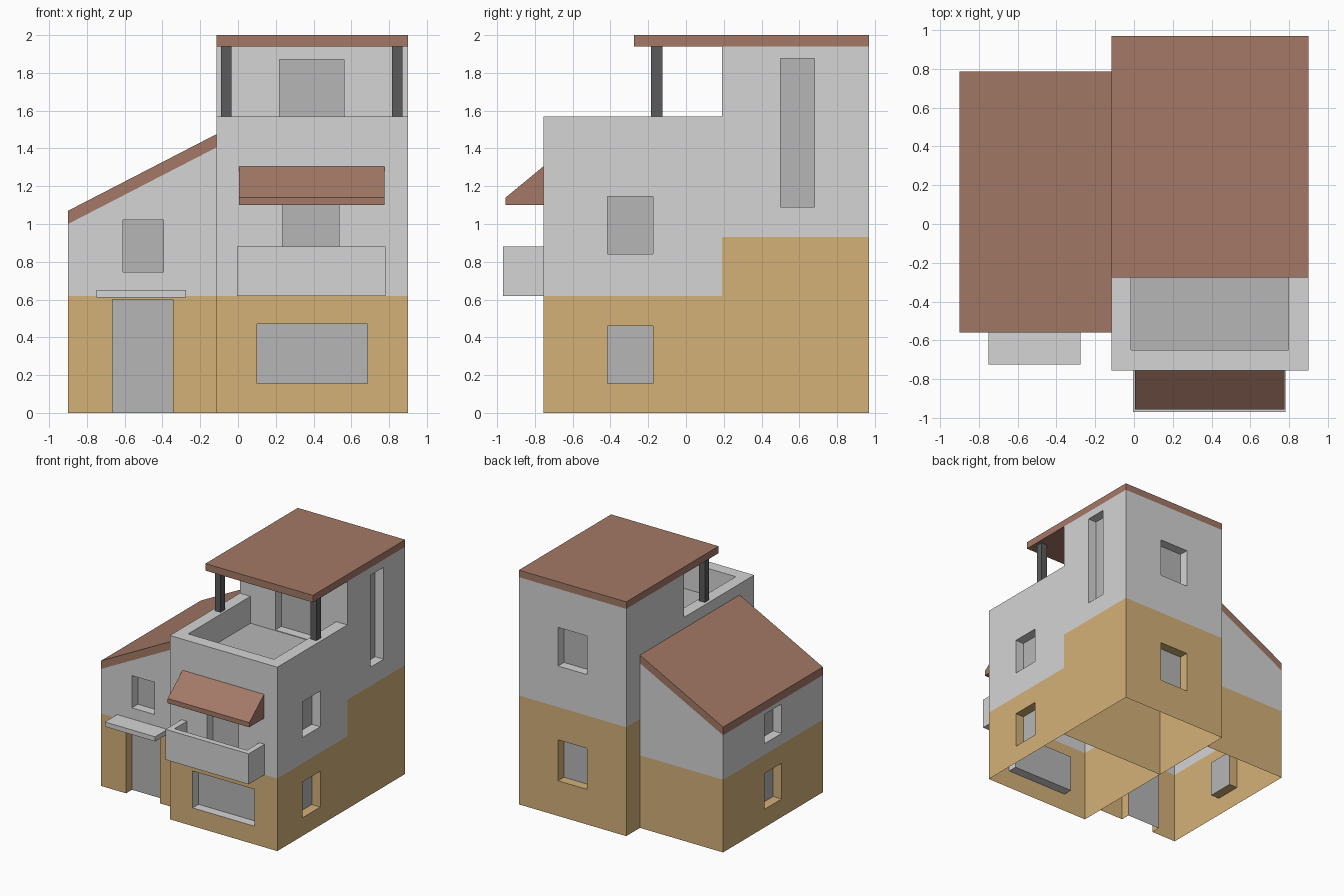
import bpy
import bmesh
from mathutils import Vector

cube = bpy.data.objects.get("Cube")
if cube:
    bpy.data.objects.remove(cube, do_unlink=True)


def material(name, rgb):
    m = bpy.data.materials.new(name)
    m.use_nodes = True
    m.diffuse_color = (*rgb, 1)
    bsdf = next(n for n in m.node_tree.nodes if n.type == 'BSDF_PRINCIPLED')
    bsdf.inputs["Base Color"].default_value = (*rgb, 1)
    bsdf.inputs["Roughness"].default_value = 0.8
    return m


plaster = material("light grey plaster", (0.66, 0.66, 0.66))
ochre = material("ochre base", (0.66, 0.44, 0.19))
glass = material("grey glass", (0.47, 0.47, 0.47))
tile = material("brown roof tile", (0.37, 0.19, 0.135))
metal = material("dark post", (0.105, 0.105, 0.105))
HOUSE = [plaster, ochre, glass]
PLASTER, OCHRE, GLASS = range(3)
RECESS = 0.08


def finish(name, bm, mats):
    bmesh.ops.recalc_face_normals(bm, faces=bm.faces[:])
    mesh = bpy.data.meshes.new(name)
    bm.to_mesh(mesh)
    bm.free()
    for m in mats:
        mesh.materials.append(m)
    obj = bpy.data.objects.new(name, mesh)
    bpy.context.collection.objects.link(obj)
    return obj


def add_prism(bm, profile, lo, hi, along='y'):
    """Extrude a side profile of (u, z) points along x or y."""
    def place(u, z, t):
        return (u, t, z) if along == 'y' else (t, u, z)
    base = bm.faces.new([bm.verts.new(place(u, z, lo)) for u, z in profile])
    out = bmesh.ops.extrude_face_region(bm, geom=[base])
    verts = [g for g in out["geom"] if isinstance(g, bmesh.types.BMVert)]
    step = Vector(place(0, 0, hi - lo))
    bmesh.ops.translate(bm, verts=verts, vec=step)


def rect(u0, u1, z0, z1):
    return [(u0, z0), (u1, z0), (u1, z1), (u0, z1)]


def prism(name, profile, lo, hi, mats, along='y', split=None):
    bm = bmesh.new()
    add_prism(bm, profile, lo, hi, along)
    if split is not None:
        bmesh.ops.bisect_plane(bm, geom=bm.verts[:] + bm.edges[:] + bm.faces[:],
                               plane_co=(0, 0, split), plane_no=(0, 0, 1))
        for f in bm.faces:
            low = f.calc_center_median().z < split
            f.material_index = OCHRE if low else PLASTER
    return finish(name, bm, mats)


def box(name, x, y, z, mat):
    return prism(name, rect(*x, *z), *y, [mat])


def opening(x, y, z, inward, reveal=PLASTER, back=GLASS):
    """Cutter box; the face pointing inward becomes the pane."""
    return x, y, z, Vector(inward), reveal, back


def front(wall, x, z, reveal=PLASTER):
    return opening(x, (wall - 0.05, wall + RECESS), z, (0, 1, 0), reveal)


def rear(wall, x, z, reveal=PLASTER):
    return opening(x, (wall - RECESS, wall + 0.05), z, (0, -1, 0), reveal)


def left(wall, y, z, reveal=PLASTER):
    return opening((wall - RECESS, wall + 0.05), y, z, (-1, 0, 0), reveal)


def right(wall, y, z, reveal=PLASTER):
    return opening((wall - 0.05, wall + RECESS), y, z, (1, 0, 0), reveal)


def carve(obj, openings, open_bottom=True):
    bm = bmesh.new()
    for x, y, z, inward, reveal, back in openings:
        known = set(bm.faces)
        add_prism(bm, rect(*x, *z), *y)
        fresh = [f for f in bm.faces if f not in known]
        bmesh.ops.recalc_face_normals(bm, faces=fresh)
        for f in fresh:
            f.normal_update()
            f.material_index = back if f.normal.dot(inward) > 0.9 else reveal
    cutter = finish("opening_cutter", bm, HOUSE)
    cutter.hide_render = True
    mod = obj.modifiers.new("openings", 'BOOLEAN')
    mod.operation = 'DIFFERENCE'
    mod.solver = 'EXACT'
    mod.material_mode = 'INDEX'
    mod.object = cutter
    bpy.context.view_layer.objects.active = obj
    bpy.ops.object.modifier_apply(modifier=mod.name)
    bpy.data.objects.remove(cutter, do_unlink=True)
    if open_bottom:
        bm = bmesh.new()
        bm.from_mesh(obj.data)
        floor = [f for f in bm.faces if f.calc_center_median().z < 0.005]
        bmesh.ops.delete(bm, geom=floor, context='FACES')
        bm.to_mesh(obj.data)
        bm.free()


# Main extents
X0, X1, XW = -0.115, 0.9, -0.9
YF, YM, YB = -0.755, 0.19, 0.97
WF, WB = -0.56, 0.785

# Front block with sunken terrace
block = prism("front_block", rect(X0, X1, 0, 1.57), YF, YM, HOUSE, split=0.62)
carve(block, [
    front(YF, (0.1, 0.685), (0.155, 0.47)),
    front(YF, (0.235, 0.535), (0.66, 1.16)),
    left(X1, (-0.415, -0.175), (0.84, 1.145)),
    left(X1, (-0.415, -0.175), (0.155, 0.46), OCHRE),
    opening((X0 + 0.1, X1 - 0.105), (YF + 0.105, YM + 0.05), (1.34, 1.7), (0, 0, -1)),
])

# Rear tower
tower = prism("rear_tower", rect(X0, X1, 0, 1.94), YM, YB, HOUSE, split=0.93)
carve(tower, [
    front(YM, (0.22, 0.56), (1.345, 1.87)),
    left(X1, (0.5, 0.68), (1.09, 1.875)),
    rear(YB, (0.255, 0.53), (1.28, 1.61)),
    rear(YB, (0.255, 0.53), (0.3, 0.65), OCHRE),
])

# Side wing under the sloping roof
slope = [(XW, 0), (X0, 0), (X0, 1.405), (XW, 1.0)]
wing = prism("side_wing", slope, WF, WB, HOUSE, split=0.62)
carve(wing, [
    front(WF, (-0.665, -0.345), (-0.1, 0.6), OCHRE),
    front(WF, (-0.61, -0.395), (0.745, 1.02)),
    right(XW, (-0.005, 0.225), (0.715, 0.965)),
    right(XW, (-0.005, 0.225), (0.155, 0.46), OCHRE),
])

# Roofs
prism("wing_roof", [(XW, 1.0), (X0, 1.405), (X0, 1.475), (XW, 1.07)], WF, WB, [tile])
box("tower_roof", (X0, X1), (-0.275, YB), (1.94, 2.0), tile)

# Terrace posts
for side, x in (("right", -0.09), ("left", 0.815)):
    box(side + "_terrace_post", (x, x + 0.055), (-0.185, -0.125), (1.57, 1.94), metal)

# Balcony, awning and door canopy
balcony = prism("balcony", rect(-0.005, 0.78, 0.62, 0.88), -0.97, YF, HOUSE)
carve(balcony, [opening((0.045, 0.73), (-0.92, YF + 0.05), (0.66, 1.0),
                        (0, 0, -1), PLASTER, PLASTER)], open_bottom=False)
prism("awning", [(YF, 1.1), (YF, 1.305), (-0.955, 1.14), (-0.955, 1.1)],
      0.005, 0.775, [tile], along='x')
box("door_canopy", (-0.75, -0.275), (-0.725, WF), (0.61, 0.65), plaster)
